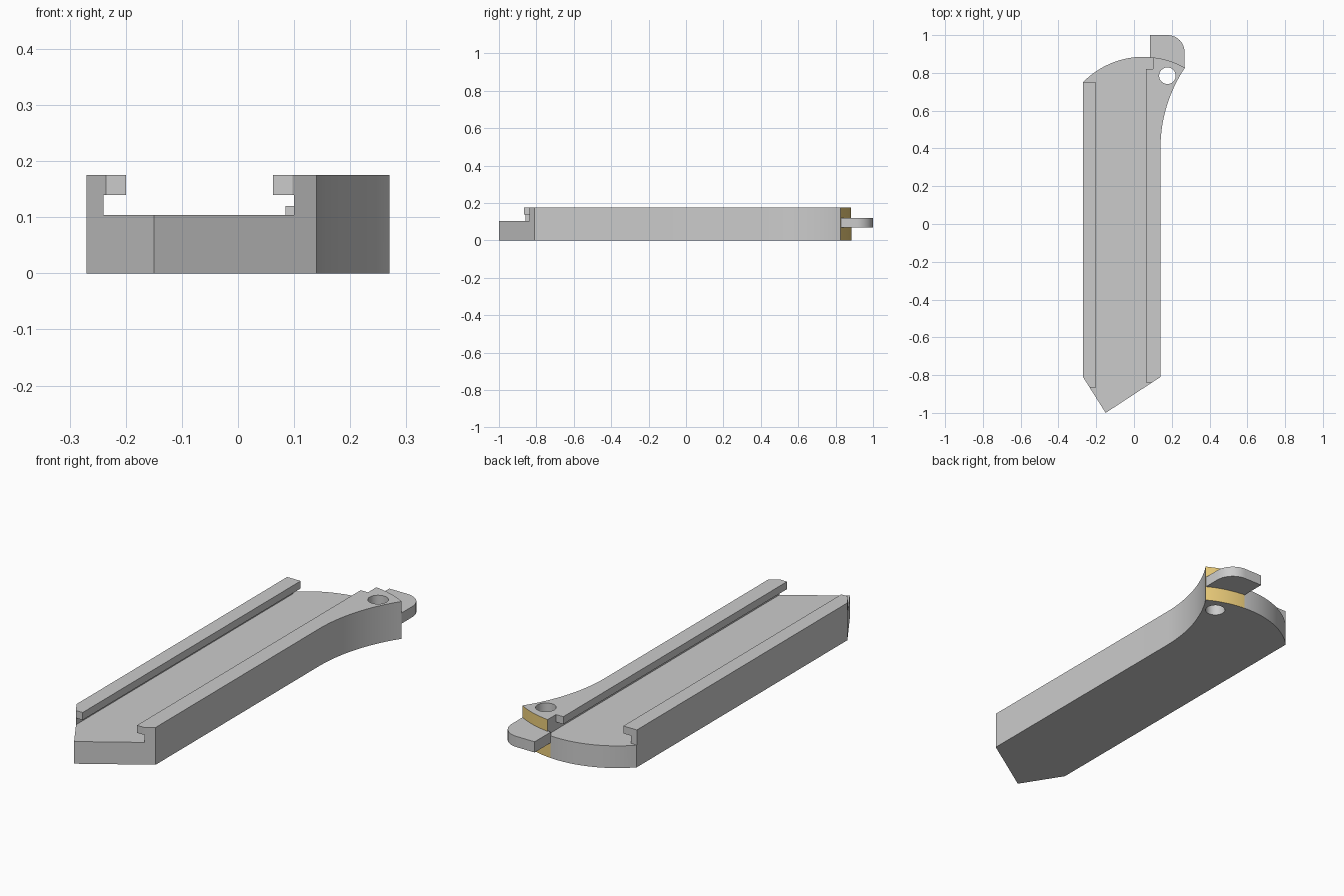
import bpy, bmesh, math

if "Cube" in bpy.data.objects:
    bpy.data.objects.remove(bpy.data.objects["Cube"])

CX, CY, R = 0.05, 0.437, 0.448      # arc that rounds the back end
Z_FLOOR, Z_TOP = 0.104, 0.175


def prism(name, pts, lo, hi, axis='Z'):
    """Extrude a 2D outline along Z (outline in xy) or Y (outline in xz)."""
    bm = bmesh.new()
    rings = []
    for h in (lo, hi):
        rings.append([bm.verts.new((a, b, h) if axis == 'Z' else (a, h, b)) for a, b in pts])
    bm.faces.new(rings[0])
    bm.faces.new(rings[1])
    n = len(pts)
    for i in range(n):
        j = (i + 1) % n
        bm.faces.new((rings[0][i], rings[0][j], rings[1][j], rings[1][i]))
    bmesh.ops.recalc_face_normals(bm, faces=bm.faces)
    me = bpy.data.meshes.new(name)
    bm.to_mesh(me)
    bm.free()
    ob = bpy.data.objects.new(name, me)
    bpy.context.collection.objects.link(ob)
    return ob


def box(name, x0, x1, y0, y1, z0, z1):
    return prism(name, [(x0, y0), (x1, y0), (x1, y1), (x0, y1)], z0, z1)


def boolean(target, tool, op):
    mod = target.modifiers.new(op, 'BOOLEAN')
    mod.operation, mod.solver, mod.object = op, 'EXACT', tool
    bpy.context.view_layer.objects.active = target
    bpy.ops.object.modifier_apply(modifier=mod.name)
    bpy.data.objects.remove(tool, do_unlink=True)


def arc_y(x, r=R):
    return CY + math.sqrt(r * r - (x - CX) ** 2)


def spread(a, b, n):
    return [a + (b - a) * i / n for i in range(n + 1)]


# Body outline: pointed front, concave right flare, rounded back
flare_r = 0.77
flare_end = math.asin((arc_y(0.27) - 0.40) / flare_r)
outline = [(-0.27, -0.81), (-0.15, -1.0), (0.14, -0.81)]
outline += [(0.14 + flare_r * (1 - math.cos(t)), 0.40 + flare_r * math.sin(t))
            for t in spread(0, flare_end, 16)][:-1]
back = spread(0.27, 0.085, 10) + spread(0.085, -0.27, 20)[1:]
outline += [(x, arc_y(x)) for x in back]
body = prism("rail_body", outline, 0, Z_TOP)

# Channel with overhanging lips
slot = [(-0.24, Z_FLOOR), (0.10, Z_FLOOR), (0.10, 0.14), (0.0625, 0.14),
        (0.0625, 0.3), (-0.20, 0.3), (-0.20, 0.14), (-0.24, 0.14)]
boolean(body, prism("slot_cutter", slot, -1.2, 1.2, 'Y'), 'DIFFERENCE')

# Trimmed rail ends
for x0, x1, y0, y1 in [(-0.4, -0.19, 0.75, 1.2), (0.0, 0.10, 0.82, 1.2),
                       (-0.30, -0.19, -1.2, -0.865), (0.0, 0.12, -1.2, -0.838)]:
    boolean(body, box("end_cutter", x0, x1, y0, y1, Z_FLOOR, 0.3), 'DIFFERENCE')

# Pivot hole
hole = [(0.177 + 0.044 * math.cos(a), 0.785 + 0.044 * math.sin(a))
        for a in spread(0, 2 * math.pi, 32)[:-1]]
boolean(body, prism("hole_cutter", hole, -0.1, 0.3), 'DIFFERENCE')

# Thin rounded tab at the back
tab = [(0.178 + 0.09 * math.cos(a), 0.91 + 0.09 * math.sin(a))
       for a in spread(0, math.pi / 2, 10)]
tab += [(0.085, 1.0)] + [(x, arc_y(x, R - 0.004)) for x in spread(0.085, 0.268, 10)]
boolean(body, prism("tab", tab, 0.07, 0.12), 'UNION')

# Gold contact faces above and below the tab
grey = bpy.data.materials.new("plain_grey")
gold = bpy.data.materials.new("gold")
gold.diffuse_color = (0.85, 0.62, 0.2, 1)
gold.use_nodes = True
gold.node_tree.nodes["Principled BSDF"].inputs["Base Color"].default_value = gold.diffuse_color
me = body.data
me.materials.clear()
me.materials.append(grey)
me.materials.append(gold)
for p in me.polygons:
    dx, dy = p.center.x - CX, p.center.y - CY
    on_arc = abs(math.hypot(dx, dy) - R) < 0.003 and abs(p.normal.z) < 0.1
    facing = (p.normal.x * dx + p.normal.y * dy) / R > 0.95
    p.material_index = 1 if on_arc and facing and p.center.x > 0.085 else 0

bpy.ops.object.select_all(action='DESELECT')
body.select_set(True)
bpy.context.view_layer.objects.active = body
bpy.ops.object.shade_smooth_by_angle(angle=math.radians(25))
